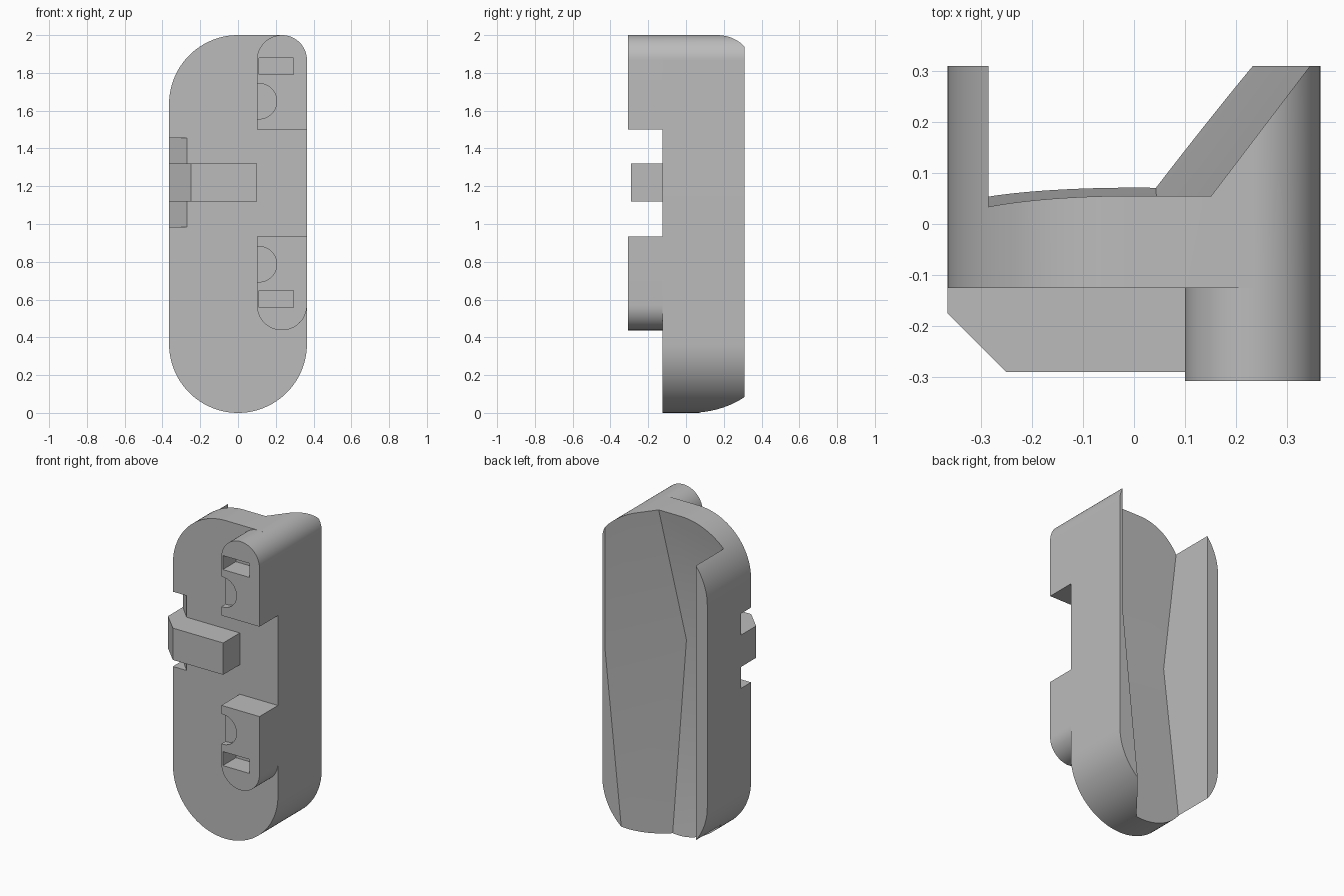
import bpy, bmesh, math

cube = bpy.data.objects.get("Cube")
if cube:
    bpy.data.objects.remove(cube, do_unlink=True)

grey = bpy.data.materials.new("plain_grey")
grey.use_nodes = True
colour = (0.5, 0.5, 0.5, 1)
grey.diffuse_color = colour
grey.node_tree.nodes["Principled BSDF"].inputs["Base Color"].default_value = colour


def loft(name, rings):
    """Closed solid through a list of matching point rings."""
    bm = bmesh.new()
    rows = [[bm.verts.new(p) for p in ring] for ring in rings]
    for a, b in zip(rows, rows[1:]):
        for i in range(len(a)):
            j = (i + 1) % len(a)
            bm.faces.new((a[i], a[j], b[j], b[i]))
    bm.faces.new(rows[0])
    bm.faces.new(rows[-1])
    bmesh.ops.recalc_face_normals(bm, faces=bm.faces)
    mesh = bpy.data.meshes.new(name)
    bm.to_mesh(mesh)
    bm.free()
    mesh.materials.append(grey)
    ob = bpy.data.objects.new(name, mesh)
    bpy.context.collection.objects.link(ob)
    return ob


def prism_y(name, outline, y0, y1):
    return loft(name, [[(x, y, z) for x, z in outline] for y in (y0, y1)])


def prism_z(name, outline, z0, z1):
    return loft(name, [[(x, y, z) for x, y in outline] for z in (z0, z1)])


def arc(cx, cz, r, start, end, n=24):
    angles = [math.radians(start + (end - start) * i / n) for i in range(n + 1)]
    return [(cx + r * math.cos(a), cz + r * math.sin(a)) for a in angles]


def rect(x0, x1, z0, z1):
    return [(x0, z0), (x1, z0), (x1, z1), (x0, z1)]


def carve(ob, cutter):
    cutter.hide_render = True
    mod = ob.modifiers.new("cut", "BOOLEAN")
    mod.operation, mod.solver, mod.object = "DIFFERENCE", "EXACT", cutter
    bpy.context.view_layer.objects.active = ob
    bpy.ops.object.modifier_apply(modifier=mod.name)
    bpy.data.objects.remove(cutter, do_unlink=True)


def smooth(ob):
    bpy.ops.object.select_all(action="DESELECT")
    ob.select_set(True)
    bpy.context.view_layer.objects.active = ob
    bpy.ops.object.shade_smooth_by_angle(angle=math.radians(20))


R, SMALL = 0.365, 0.1325
FRONT, BACK, TIP = -0.125, 0.31, -0.308
POST_X = R - SMALL

# Main body: round bottom, one large and one small top corner
outline = (arc(0, R, R, 180, 360, 48) + arc(POST_X, 2 - SMALL, SMALL, 0, 90)
           + arc(0, 2 - R, R, 90, 180))
body = prism_y("main_body", outline, FRONT, BACK)


# Back channel: floor bends inward at mid height, one wall slants
def channel_ring(z, floor, rim):
    slope, out = 0.76, 0.45
    valley = rim + (floor - BACK) * slope
    return [(-0.285, floor, z), (valley, floor, z),
            (rim + (out - BACK) * slope, out, z), (-0.285, out, z)]


carve(body, loft("channel_cutter", [
    channel_ring(-0.1, 0.084, 0.214), channel_ring(1.16, -0.077, 0.345),
    channel_ring(2.1, 0.071, 0.345)]))

# Sloped relief behind the latch
carve(body, prism_z("relief_cutter", [
    (-0.27, FRONT), (-0.405, 0.015), (-0.45, -0.2), (-0.27, -0.2)], 0.985, 1.455))
smooth(body)

# Latch with chamfered nose
prism_z("latch", [(-R, -0.02), (-R, -0.175), (-0.25, -0.29),
                  (0.1, -0.29), (0.1, -0.09), (-0.27, -0.09)], 1.12, 1.32)

# Two front posts, the lower one rounded at its lower end
for name, flat, round_z, side, slot, notch in (
        ("upper_post", 1.5, 2 - SMALL, 1, 1.835, 1.65),
        ("lower_post", 0.935, 0.57, -1, 0.603, 0.787)):
    shape = [(0.1, flat), (R, flat)] + arc(POST_X, round_z, SMALL, 0, 180 * side, 32)
    post = prism_y(name, shape, TIP, FRONT)
    carve(post, prism_y("slot_cutter", rect(0.11, 0.295, slot - 0.044, slot + 0.044),
                        -0.4, TIP + 0.13))
    carve(post, prism_y("notch_cutter", arc(0.111, notch, 0.094, -90, 90)
                        + [(0.05, notch + 0.094), (0.05, notch - 0.094)],
                        -0.4, TIP + 0.04))
    smooth(post)
